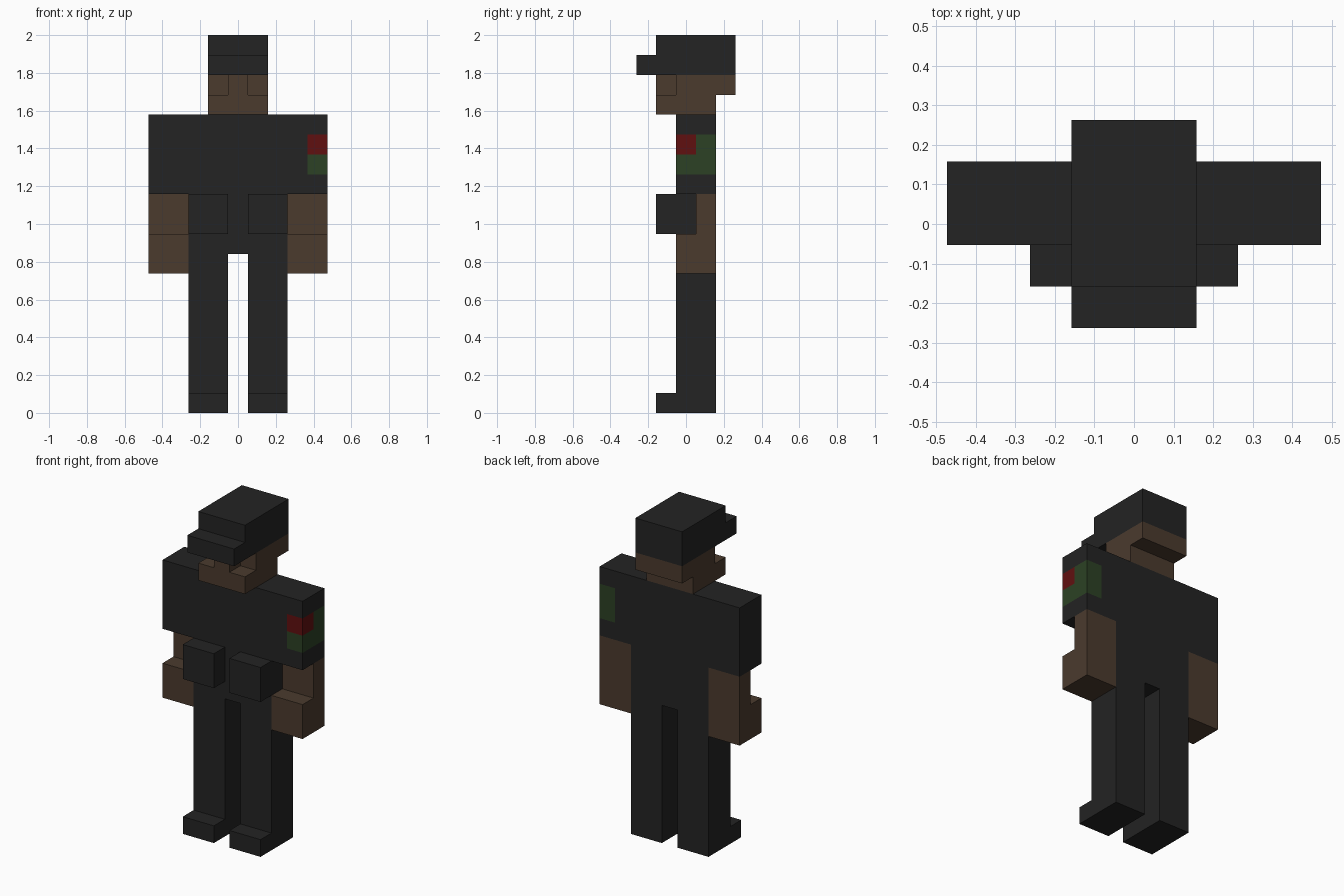
import bpy
import bmesh
from mathutils import Vector

UNIT = 2 / 19  # edge of one block; the figure is 19 blocks tall

cube = bpy.data.objects.get("Cube")
if cube:
    bpy.data.objects.remove(cube, do_unlink=True)


def material(name, rgb):
    mat = bpy.data.materials.new(name)
    mat.use_nodes = True
    color = (*rgb, 1)
    mat.diffuse_color = color
    shader = next(n for n in mat.node_tree.nodes if n.type == "BSDF_PRINCIPLED")
    shader.inputs["Base Color"].default_value = color
    shader.inputs["Roughness"].default_value = 0.9
    return mat


black = material("black cloth", (0.017, 0.017, 0.017))
brown = material("brown skin", (0.070, 0.043, 0.027))
red = material("red patch", (0.118, 0.005, 0.005))
green = material("green patch", (0.025, 0.053, 0.018))


def cells(x, y, z):
    """All blocks in inclusive x, y, z index ranges."""
    return {(i, j, k)
            for i in range(x[0], x[1] + 1)
            for j in range(y[0], y[1] + 1)
            for k in range(z[0], z[1] + 1)}


def flip(blocks):
    return {(-i, j, k) for i, j, k in blocks}


parts = {}


def add(name, blocks, mats, rule=None):
    parts[name] = (blocks, mats, rule)


def add_pair(name, blocks, mats):
    add("left_" + name, blocks, mats)
    add("right_" + name, flip(blocks), mats)


def sleeve_patch(block, normal):
    """Patch wrapping the left sleeve: green with a red front corner."""
    i, j, k = block
    if i != 4 or k not in (12, 13) or normal.z:
        return 0
    return 1 if j == 0 and k == 13 else 2


# Legs and clothes
add_pair("boot", cells((1, 2), (-1, 1), (0, 0)), [black])
add_pair("trouser_leg", cells((1, 2), (0, 1), (1, 7)), [black])
add("hips", cells((-2, 2), (0, 1), (8, 10)), [black])
add_pair("pouch", cells((1, 2), (-1, -1), (9, 10)), [black])
add("shirt", cells((-4, 4), (0, 1), (11, 14)), [black, red, green], sleeve_patch)

# Arms: thin above, with the forearm reaching forward
add_pair("arm", cells((3, 4), (1, 1), (9, 10)) | cells((3, 4), (0, 1), (7, 8)), [brown])

# Head: jaw, recessed eye sockets either side of the nose, and overhanging back
add("head", cells((-1, 1), (-1, 1), (15, 15)) | cells((-1, 1), (0, 2), (16, 16)), [brown])
add("nose", cells((0, 0), (-1, -1), (16, 16)), [brown])

# Cap with brim
add("cap", cells((-1, 1), (-1, 2), (17, 18)), [black])
add("cap_brim", cells((-1, 1), (-2, -2), (17, 17)), [black])

occupied = set().union(*(p[0] for p in parts.values()))


def build(name, blocks, mats, rule):
    """Skin the exposed sides of the blocks and merge them into flat faces."""
    bm = bmesh.new()
    for block in sorted(blocks):
        center = Vector(block) + Vector((0, 0, 0.5))
        for axis in range(3):
            for sign in (-1, 1):
                normal = Vector((0, 0, 0))
                normal[axis] = sign
                if tuple(int(b + n) for b, n in zip(block, normal)) in occupied:
                    continue
                u, v = Vector((0, 0, 0)), Vector((0, 0, 0))
                u[(axis + 1) % 3] = 0.5
                v[(axis + 2) % 3] = 0.5 * sign
                mid = center + normal / 2
                corners = (mid - u - v, mid + u - v, mid + u + v, mid - u + v)
                face = bm.faces.new([bm.verts.new(c * UNIT) for c in corners])
                face.material_index = rule(block, normal) if rule else 0
    bmesh.ops.remove_doubles(bm, verts=bm.verts[:], dist=UNIT / 100)
    bmesh.ops.dissolve_limit(bm, angle_limit=0.01, verts=bm.verts[:],
                             edges=bm.edges[:], delimit={"MATERIAL"})
    mesh = bpy.data.meshes.new(name)
    bm.to_mesh(mesh)
    bm.free()
    for mat in mats:
        mesh.materials.append(mat)
    bpy.context.scene.collection.objects.link(bpy.data.objects.new(name, mesh))


for part_name, spec in parts.items():
    build(part_name, *spec)
